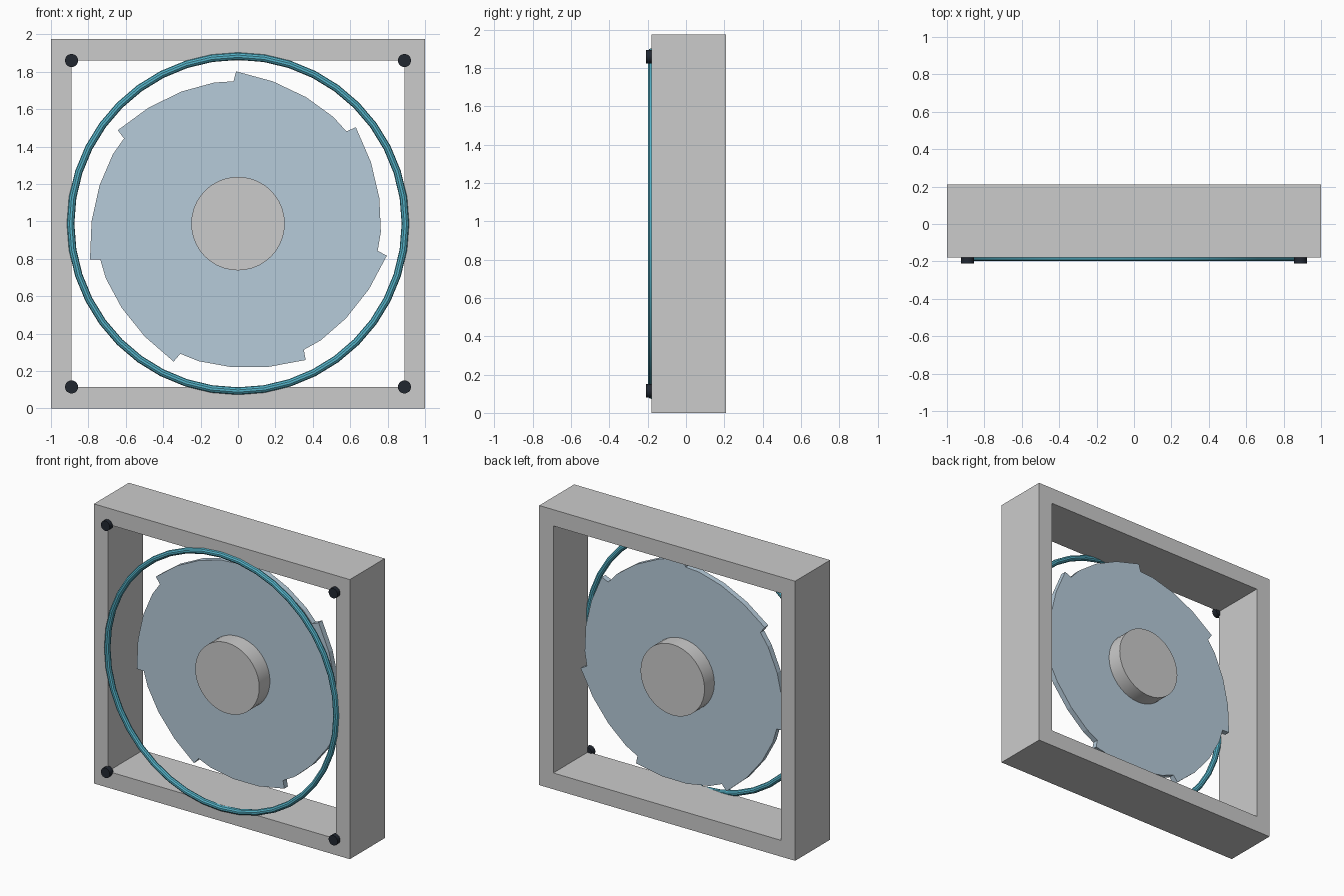
import bpy, bmesh
from math import radians, sin, cos, pi

if "Cube" in bpy.data.objects:
    bpy.data.objects.remove(bpy.data.objects["Cube"])

CZ = 0.988                  # height of the rotor axis
FRONT, BACK = -0.18, 0.21   # frame depth


def material(name, rgb):
    m = bpy.data.materials.new(name)
    m.diffuse_color = (*rgb, 1)
    m.use_nodes = True
    m.node_tree.nodes["Principled BSDF"].inputs["Base Color"].default_value = m.diffuse_color
    return m


def finish(name, bm, mat=None):
    bmesh.ops.recalc_face_normals(bm, faces=bm.faces)
    me = bpy.data.meshes.new(name)
    bm.to_mesh(me)
    bm.free()
    ob = bpy.data.objects.new(name, me)
    bpy.context.collection.objects.link(ob)
    if mat:
        me.materials.append(mat)
    return ob


def smooth(ob):
    bpy.ops.object.select_all(action='DESELECT')
    bpy.context.view_layer.objects.active = ob
    ob.select_set(True)
    bpy.ops.object.shade_smooth_by_angle(angle=radians(35))


def cylinder(name, x, z, r, y0, y1, sides, mat=None):
    bpy.ops.mesh.primitive_cylinder_add(vertices=sides, radius=r, depth=y1 - y0,
                                        location=(x, (y0 + y1) / 2, z),
                                        rotation=(pi / 2, 0, 0))
    ob = bpy.context.object
    ob.name = name
    if mat:
        ob.data.materials.append(mat)
    smooth(ob)
    return ob


blade_blue = material("blade_blue", (0.47, 0.60, 0.70))
ring_teal = material("ring_teal", (0.09, 0.45, 0.58))
screw_black = material("screw_black", (0.015, 0.02, 0.03))

# Square housing: outer and inner loops bridged front and back
bm = bmesh.new()
loops = []
for x, z0, z1 in ((1.0, 0.0, 1.975), (0.89, 0.115, 1.86)):
    for y in (FRONT, BACK):
        loops.append([bm.verts.new(p) for p in
                      ((-x, y, z0), (x, y, z0), (x, y, z1), (-x, y, z1))])
of, ob_, inf, inb = loops
for a, b in ((of, ob_), (inf, inb), (of, inf), (ob_, inb)):
    for i in range(4):
        j = (i + 1) % 4
        bm.faces.new((a[i], a[j], b[j], b[i]))
finish("housing_frame", bm)

# Seven overlapping blades: one stepped outline, repeated and extruded
edge = ((0, 0.814), (14.5, 0.783), (29, 0.768), (42.5, 0.765), (50.3, 0.761))
bm = bmesh.new()
verts = []
for k in range(7):
    for a, r in edge:
        t = radians(a - 0.7 + k * 360 / 7)
        verts.append(bm.verts.new((r * sin(t), 0.0, CZ + r * cos(t))))
face = bm.faces.new(verts)
ext = bmesh.ops.extrude_face_region(bm, geom=[face])
bmesh.ops.translate(bm, vec=(0, 0.04, 0),
                    verts=[v for v in ext["geom"] if isinstance(v, bmesh.types.BMVert)])
finish("fan_blades", bm, blade_blue)

# Hub through the blades
cylinder("hub", 0, CZ, 0.25, -0.12, 0.15, 40)

# Front ring
bpy.ops.mesh.primitive_torus_add(major_segments=40, minor_segments=10,
                                 major_radius=0.895, minor_radius=0.02,
                                 location=(0, -0.18, CZ), rotation=(pi / 2, 0, 0))
ring = bpy.context.object
ring.name = "front_ring"
ring.data.materials.append(ring_teal)
smooth(ring)

# Corner screws
for x in (-0.89, 0.89):
    for z in (0.115, 1.86):
        cylinder("corner_screw", x, z, 0.035, -0.21, -0.17, 20, screw_black)
